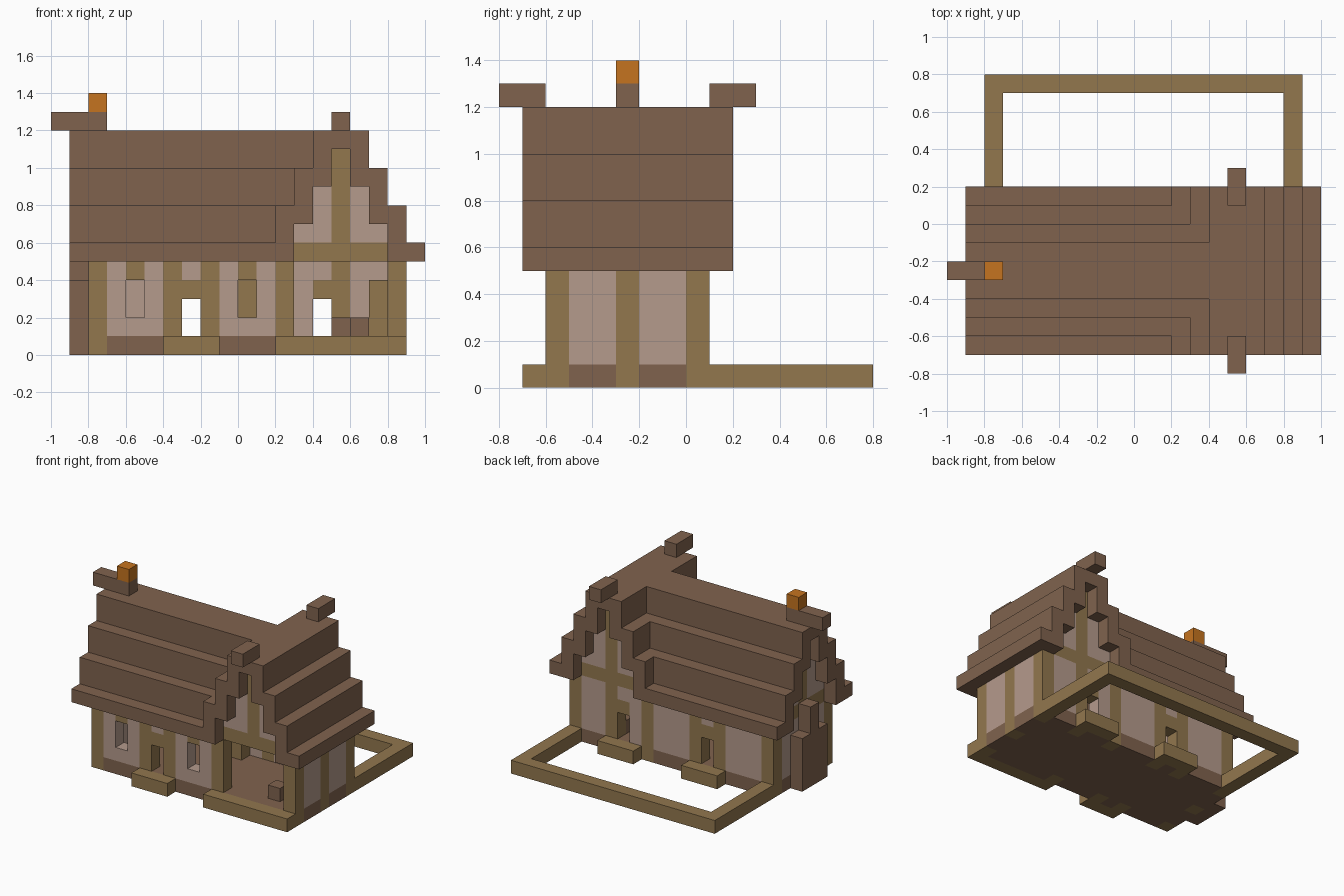
import bpy
import bmesh
from mathutils import Matrix, Vector

default_cube = bpy.data.objects.get("Cube")
if default_cube:
    bpy.data.objects.remove(default_cube, do_unlink=True)

UNIT = 0.1  # one building block


def make_material(name, red, green, blue):
    material = bpy.data.materials.new(name)
    material.use_nodes = True
    colour = (red, green, blue, 1.0)
    material.diffuse_color = colour
    material.node_tree.nodes["Principled BSDF"].inputs["Base Color"].default_value = colour
    return material


brown = make_material("brown thatch and stone", 0.216, 0.124, 0.076)
plaster = make_material("pale pink plaster", 0.462, 0.325, 0.262)
timber = make_material("tan timber", 0.287, 0.184, 0.076)
ember = make_material("orange ember", 0.558, 0.174, 0.014)


def make_part(name, material, boxes):
    """Join boxes given as (x range, y range, z range) in blocks."""
    bm = bmesh.new()
    for ranges in boxes:
        low = Vector([pair[0] for pair in ranges]) * UNIT
        high = Vector([pair[1] for pair in ranges]) * UNIT
        place = Matrix.Translation((low + high) / 2) @ Matrix.Diagonal((*(high - low), 1))
        bmesh.ops.create_cube(bm, size=1, matrix=place)
    mesh = bpy.data.meshes.new(name)
    bm.to_mesh(mesh)
    bm.free()
    mesh.materials.append(material)
    part = bpy.data.objects.new(name, mesh)
    bpy.context.collection.objects.link(part)
    return part


def cell(start):
    return (start, start + 1)


def flip(pair):
    """Mirror a y range across the main ridge."""
    return (-5 - pair[1], -5 - pair[0])


# Wall positions and heights
FRONT, BACK = cell(-6), cell(0)
LEFT, RIGHT = cell(-8), cell(8)
BASE, WALL, LINTEL, OVER = (0, 1), (1, 5), (3, 4), (4, 5)
RIDGE_X, RIDGE_Y = cell(5), cell(-3)
DOOR = cell(-3)
BACK_DOOR = cell(4)

# Timber posts
posts = [(cell(x), FRONT, (0, 5)) for x in (-8, -4, -2, 2, 8)]
posts += [(cell(x), BACK, (0, 5)) for x in (-8, -4, -2, 2, 5, 8)]
posts += [(side, RIDGE_Y, (0, 5)) for side in (LEFT, RIGHT)]
make_part("timber_posts", timber, posts)

# Floor and stone footing between the posts
front_spans = [(-7, -4), DOOR, (-1, 2), (3, 8)]
back_spans = [(-7, -4), DOOR, (-1, 2), (3, 5), (6, 8)]
side_spans = [(-5, -3), (-2, 0)]
footing = [((-7, 8), (-5, 0), BASE)]
footing += [(span, FRONT, BASE) for span in front_spans]
footing += [(span, BACK, BASE) for span in back_spans]
footing += [(side, span, BASE) for side in (LEFT, RIGHT) for span in side_spans]
make_part("floor_and_footing", brown, footing)

# Plaster panels of the back and the sides
panels = [(span, BACK, WALL) for span in ((-7, -4), (-1, 2), (3, 4), (6, 8))]
panels += [(side, span, WALL) for side in (LEFT, RIGHT) for span in side_spans]
make_part("plain_wall_panels", plaster, panels)

# Front panels, each with one open window
for name, start in (("outer", -7), ("inner", -1)):
    window = cell(start + 1)
    make_part(name + "_window_panel", plaster, [
        (cell(start), FRONT, WALL),
        (cell(start + 2), FRONT, WALL),
        (window, FRONT, (1, 2))])
    make_part(name + "_window_lintel", timber, [(window, FRONT, OVER)])

# Doorways and their steps
doorways = (("front_door", DOOR, FRONT), ("back_door", DOOR, BACK),
            ("wing_back_door", BACK_DOOR, BACK))
for name, across, wall in doorways:
    make_part(name + "_lintel", timber, [(across, wall, LINTEL)])
    make_part(name + "_overpanel", plaster, [(across, wall, OVER)])
    outside = cell(-7) if wall == FRONT else cell(1)
    step_span = (across[0] - 1, across[1] + 1)
    make_part(name + "_step", timber, [(step_span, outside, BASE)])
make_part("porch_step", timber, [((2, 9), cell(-7), BASE)])


# Gable infill: beam, king post and plaster around it
def gable(name, place):
    """place(offset range, z range) returns a box in the gable plane."""
    make_part(name + "_gable_timber", timber,
              [place((-2, 3), (5, 6)), place((0, 1), (6, 11))])
    sides = []
    for reach, heights in ((2, (6, 7)), (1, (7, 9))):
        sides += [place((-reach, 0), heights), place((1, 1 + reach), heights)]
    make_part(name + "_gable_plaster", plaster, sides)


def shifted(pair, start):
    return (pair[0] + start, pair[1] + start)


gable("front", lambda span, z: (shifted(span, 5), FRONT, z))
gable("back", lambda span, z: (shifted(span, 5), BACK, z))
gable("left", lambda span, z: (LEFT, shifted(span, -3), z))

# Stepped roofs: a main ridge along x meeting a wing ridge along y
main_roof, wing_roof = [], []
for step in range(5):
    height = (max(5, 11 - 2 * step), min(12, 14 - 2 * step))
    length = (-9, 6 - step)
    slope = cell(-3 - step)
    main_roof.append((length, slope, height))
    wing_roof.append((cell(5 + step), (-7, 2), height))
    if step:
        main_roof.append((length, flip(slope), height))
        front_part = (-7, -2 - step)
        for part in (front_part, flip(front_part)):
            wing_roof.append((cell(5 - step), part, height))
make_part("main_roof", brown, main_roof)
make_part("wing_roof", brown, wing_roof)

# Ridge finials
CREST = (12, 13)
finial = (-8, -6)
make_part("ridge_finials", brown, [
    (RIDGE_X, finial, CREST),
    (RIDGE_X, flip(finial), CREST),
    ((-10, -8), RIDGE_Y, CREST)])

# Chimney: wide breast, narrow neck, flue and glowing top
make_part("chimney_breast", brown, [
    (cell(-9), (-4, -1), (0, 4)),
    (cell(-9), RIDGE_Y, (4, 6))])
make_part("chimney_flue", brown, [(LEFT, RIDGE_Y, CREST)])
make_part("chimney_ember", ember, [(LEFT, RIDGE_Y, cell(13))])

# Yard border
make_part("yard_border", timber, [
    (LEFT, (1, 7), BASE),
    (RIGHT, (1, 7), BASE),
    ((-8, 9), cell(7), BASE)])

# Furniture
make_part("cupboards", timber, [(cell(x), cell(-1), (1, 4)) for x in (0, 7)])
make_part("stools", brown, [
    (cell(6), cell(-5), (1, 2)),
    (cell(5), cell(-1), (1, 2))])
